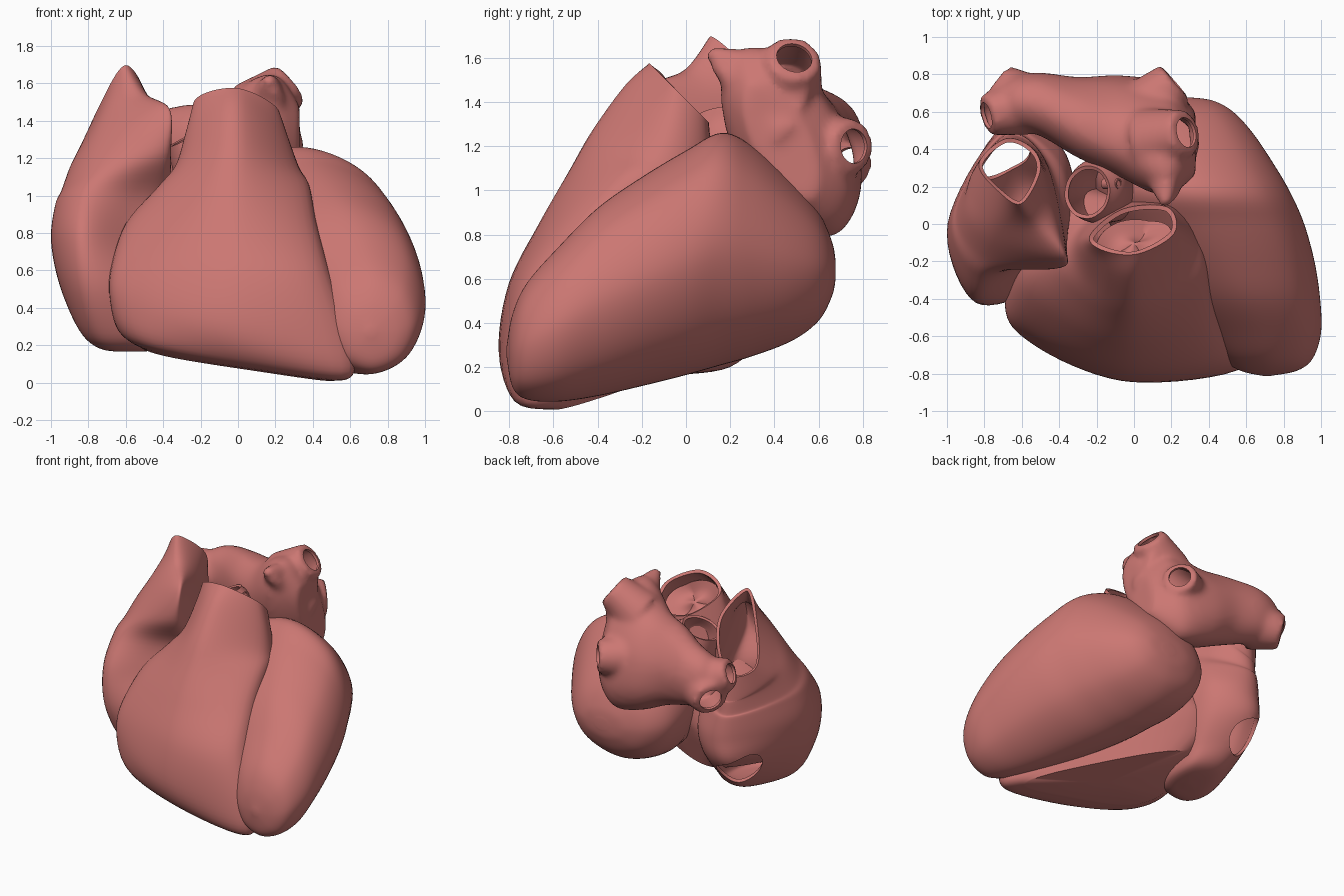
import bpy, bmesh
from math import sin, cos, pi
from mathutils import Vector

if "Cube" in bpy.data.objects:
    bpy.data.objects.remove(bpy.data.objects["Cube"])

MUSCLE = bpy.data.materials.new("muscle_red")
MUSCLE.diffuse_color = (.6, .185, .17, 1)
MUSCLE.use_nodes = True
MUSCLE.node_tree.nodes["Principled BSDF"].inputs["Base Color"].default_value = MUSCLE.diffuse_color

def catmull(a, b, c, d, t):
    return 0.5 * (2*b + (c-a)*t + (2*a-5*b+4*c-d)*t*t + (3*b-a-3*c+d)*t**3)

def smooth_ring(pts, n):
    k = len(pts)
    return [catmull(pts[i-1], pts[i], pts[(i+1) % k], pts[(i+2) % k], j/n)
            for i in range(k) for j in range(n)]

def loft(bm, rings, around=9, along=6, cap_start=True, cap_end=True):
    """Skin smoothly through closed control rings."""
    R = [smooth_ring(r, around) for r in rings]
    full, last = [], len(R) - 1
    for i in range(last):
        q = [R[max(i-1, 0)], R[i], R[i+1], R[min(i+2, last)]]
        for j in range(along):
            full.append([catmull(*p, j/along) for p in zip(*q)])
    full.append(R[-1])
    vs = [[bm.verts.new(p) for p in r] for r in full]
    n = len(vs[0])
    for a, b in zip(vs, vs[1:]):
        for i in range(n):
            bm.faces.new((a[i], a[(i+1) % n], b[(i+1) % n], b[i]))
    for flag, ring in ((cap_start, vs[0]), (cap_end, vs[-1])):
        if flag:
            c = bm.verts.new(sum((v.co for v in ring), Vector()) / n)
            for i in range(n):
                bm.faces.new((ring[i], ring[(i+1) % n], c))

def slices(rows):
    """Row: base height, x tilt, y tilt, then x,y pairs around the slice."""
    out = []
    for z, kx, ky, *p in rows:
        out.append([Vector((x, y, z + kx*x + ky*y)) for x, y in zip(p[::2], p[1::2])])
    return out

def ellipse(c, u, v, n=8):
    c, u, v = Vector(c), Vector(u), Vector(v)
    return [c + u*cos(2*pi*i/n) + v*sin(2*pi*i/n) for i in range(n)]

def cone(bm, p0, p1, r0, r1):
    p0, p1 = Vector(p0), Vector(p1)
    d = p1 - p0
    m = d.to_track_quat('Z', 'Y').to_matrix().to_4x4()
    m.translation = (p0 + p1) / 2
    bmesh.ops.create_cone(bm, cap_ends=True, segments=32, radius1=r0, radius2=r1,
                          depth=d.length, matrix=m)

def make(name, bm):
    bmesh.ops.recalc_face_normals(bm, faces=bm.faces)
    me = bpy.data.meshes.new(name)
    bm.to_mesh(me)
    bm.free()
    me.materials.append(MUSCLE)
    ob = bpy.data.objects.new(name, me)
    bpy.context.collection.objects.link(ob)
    return ob

def finish(ob, remesh=0, wall=0, holes=()):
    """Fuse, hollow out, cut openings, then shade smooth."""
    if remesh:
        m = ob.modifiers.new("fuse", 'REMESH')
        m.mode, m.voxel_size = 'VOXEL', remesh
        m = ob.modifiers.new("relax", 'SMOOTH')
        m.factor, m.iterations = 0.5, 12
    if wall:
        m = ob.modifiers.new("wall", 'SOLIDIFY')
        m.thickness, m.offset = wall, -1
    cutter = None
    if holes:
        bm = bmesh.new()
        for p0, p1, r in holes:
            cone(bm, p0, p1, r, r)
        cutter = make("hole_cutter", bm)
        cutter.hide_render = True
        m = ob.modifiers.new("holes", 'BOOLEAN')
        m.operation, m.solver, m.object = 'DIFFERENCE', 'EXACT', cutter
    dg = bpy.context.evaluated_depsgraph_get()
    me = bpy.data.meshes.new_from_object(ob.evaluated_get(dg))
    ob.modifiers.clear()
    ob.data = me
    me.materials.clear()
    me.materials.append(MUSCLE)
    if cutter:
        bpy.data.objects.remove(cutter)
    for o in bpy.context.selected_objects:
        o.select_set(False)
    ob.select_set(True)
    bpy.context.view_layer.objects.active = ob
    bpy.ops.object.shade_smooth_by_angle(angle=0.8)

# Left ventricle: upright slices from apex to base (y, x0, x1, z0, z1)
bm = bmesh.new()
rows = [(-.812, .69, .73, .25, .29), (-.785, .57, .87, .11, .44), (-.72, .47, .955, .055, .58),
        (-.58, .34, 1.0, .045, .74), (-.4, .17, .995, .07, .92), (-.2, .0, .965, .115, 1.06),
        (0, -.13, .91, .165, 1.18), (.16, -.2, .84, .21, 1.26), (.3, -.23, .76, .25, 1.2),
        (.48, -.2, .64, .32, 1.04), (.6, -.1, .53, .41, .9), (.66, .05, .42, .52, .77),
        (.677, .2, .3, .6, .68)]
loft(bm, [ellipse(((a+b)/2, y, (c+d)/2), ((b-a)/2, 0, 0), (0, 0, (d-c)/2))
          for y, a, b, c, d in rows])
finish(make("left_ventricle", bm))

# Right ventricle narrowing up into the open outflow trunk
bm = bmesh.new()
loft(bm, slices([
    (.19, -.13, .2, -.52, -.28, -.38, -.5, .1, -.58, .5, -.58, .3, -.3, -.33, .15),
    (.30, -.13, .25, -.64, -.34, -.48, -.64, .1, -.77, .61, -.72, .35, -.3, -.42, .24),
    (.45, -.1, .2, -.68, -.38, -.53, -.65, 0, -.845, .6, -.72, .3, -.2, -.43, .28),
    (.62, 0, .05, -.68, -.36, -.51, -.61, 0, -.8, .48, -.66, .3, -.1, -.42, .26),
    (.85, 0, 0, -.6, -.25, -.4, -.51, 0, -.665, .41, -.47, .25, 0, -.35, .18),
    (1.03, 0, -.1, -.42, -.15, -.31, -.38, 0, -.53, .37, -.28, .25, .05, -.15, .13),
    (1.1, 0, -.4, -.33, -.1, -.24, -.3, .01, -.42, .32, -.15, .22, .1, -.1, .12),
    (1.23, 0, -.9, -.28, -.07, -.2, -.2, .01, -.27, .27, -.08, .2, .1, -.08, .1),
    (1.41, 0, -1, -.235, -.06, -.17, -.14, .02, -.16, .215, -.05, .18, .09, -.06, .08)]),
    cap_end=False)
finish(make("right_ventricle", bm), wall=.025)

# Three-leaflet valve inside the trunk
bm = bmesh.new()
c, u, v, nrm = Vector((0, -.03, 1.42)), Vector((.2, .04, -.04)), Vector((-.02, .11, -.11)), Vector((0, .7, .7))
grid = []
for i in range(9):
    r = i / 8
    grid.append([bm.verts.new(c + (u*cos(t) + v*sin(t))*r
                 + nrm*(-.1 + .09*abs(cos(1.5*t))*r*(1.3-r) - .05*sin(pi*r)))
                 for t in (2*pi*j/48 for j in range(48))])
for a, b in zip(grid, grid[1:]):
    for j in range(48):
        bm.faces.new((a[j], a[(j+1) % 48], b[(j+1) % 48], b[j]))
bmesh.ops.remove_doubles(bm, verts=bm.verts, dist=1e-5)
finish(make("outflow_valve", bm), wall=.008)

# Right atrium: hollow, slanted open rim on top, lower vein opening at the back
bm = bmesh.new()
loft(bm, slices([
    (.165, 0, 0, -.6, -.08, -.58, -.12, -.54, -.12, -.52, -.08, -.53, -.04, -.57, -.04),
    (.19, 0, .05, -.74, -.1, -.68, -.25, -.5, -.22, -.41, -.05, -.44, .14, -.62, .18),
    (.3, 0, .1, -.85, -.1, -.76, -.34, -.5, -.3, -.38, -.05, -.42, .25, -.68, .34),
    (.52, 0, 0, -.95, -.05, -.83, -.42, -.5, -.32, -.33, 0, -.4, .38, -.72, .49),
    (.75, 0, -.1, -.995, 0, -.86, -.39, -.58, -.25, -.33, 0, -.38, .4, -.7, .51),
    (.99, .05, -.2, -.975, .04, -.84, -.27, -.54, -.18, -.35, -.02, -.4, .34, -.69, .5),
    (1.22, .2, -.4, -.945, .08, -.8, -.18, -.43, -.24, -.36, -.11, -.46, .33, -.69, .485),
    (1.465, .3, -.6, -.905, .15, -.775, -.07, -.41, -.18, -.375, -.09, -.48, .35, -.69, .475),
    (1.815, .5, -1, -.88, .23, -.745, .04, -.53, 0, -.45, .14, -.51, .38, -.69, .468),
    (2.32, .8, -1.3, -.83, .32, -.72, .17, -.6, .11, -.5, .29, -.55, .41, -.69, .455)]),
    cap_end=False)
finish(make("right_atrium", bm), wall=.022,
       holes=[((-.69, .24, .6), (-.72, .55, .2), .15)])

# Left atrium: body, ear-shaped lobe and four vein stubs fused together
bm = bmesh.new()
rows = [(-.71, .65, 1.2, .09, .12, 0), (-.64, .65, 1.2, .14, .19, 0), (-.5, .64, 1.21, .17, .23, .1),
        (-.3, .57, 1.2, .21, .29, .3), (-.1, .53, 1.17, .24, .36, .45), (.1, .47, 1.21, .25, .46, .47),
        (.22, .45, 1.24, .22, .43, .47), (.33, .43, 1.22, .12, .29, .47)]
loft(bm, [ellipse((x, y, z), (0, a*cos(g), a*sin(g)), (0, -b*sin(g), b*cos(g)))
          for x, y, z, a, b, g in rows])
veins = [((.08, .44, 1.44), (.28, .49, 1.6), .125), ((.0, .57, 1.19), (.22, .76, 1.2), .12),
         ((-.55, .62, 1.16), (-.73, .74, 1.11), .125), ((-.6, .63, 1.2), (-.79, .58, 1.27), .11)]
holes = []
for p, q, r in veins:
    cone(bm, p, q, r*1.45, r)
    p, q = Vector(p), Vector(q)
    holes.append((p, q + (q-p)*.5, r*.65))
cone(bm, (.13, .5, 1.36), (.17, .1, 1.63), .2, .03)
cone(bm, (.15, .5, 1.46), (.18, .13, 1.62), .17, .03)
cone(bm, (.23, .45, 1.25), (.19, .14, 1.58), .13, .04)
finish(make("left_atrium", bm), remesh=.02, wall=.02, holes=holes)

# Aortic root: short open tube with a small side outlet
bm = bmesh.new()
loft(bm, [ellipse((x, y, z), (r, .03, r*.5), (-.02, r*1.15, 0))
          for x, y, z, r in [(-.08, .17, .85, .13), (-.15, .18, 1.05, .15),
                             (-.2, .18, 1.22, .15), (-.25, .17, 1.32, .12)]],
     cap_start=False, cap_end=False)
finish(make("aortic_root", bm), wall=.02)
bm = bmesh.new()
loft(bm, [ellipse((x, .215, z), (.016, 0, -.02), (0, .028, 0))
          for x, z in [(-.16, 1.26), (-.11, 1.31), (-.08, 1.34)]],
     around=4, cap_start=False, cap_end=False)
finish(make("coronary_outlet", bm), wall=.008)
